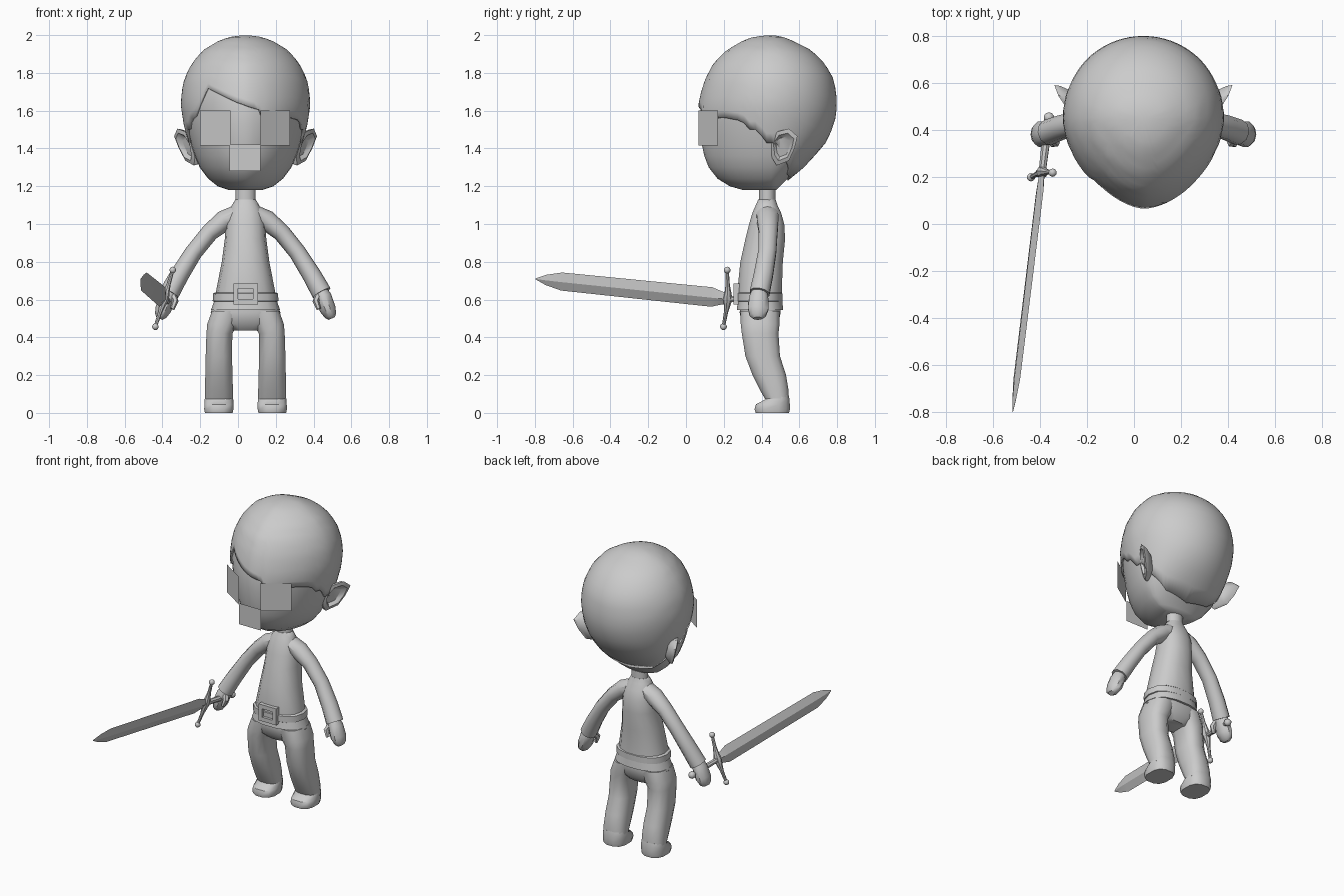
import bpy, bmesh, math
from mathutils import Vector

if "Cube" in bpy.data.objects:
    bpy.data.objects.remove(bpy.data.objects["Cube"])

CX = 0.04  # body mid-line
GREY = bpy.data.materials.new("plain grey")
GREY.diffuse_color = (0.6, 0.6, 0.6, 1)
GREY.use_nodes = True
GREY.node_tree.nodes["Principled BSDF"].inputs["Base Color"].default_value = GREY.diffuse_color


def finish(name, bm, angle=40):
    bmesh.ops.recalc_face_normals(bm, faces=bm.faces[:])
    me = bpy.data.meshes.new(name)
    bm.to_mesh(me)
    bm.free()
    ob = bpy.data.objects.new(name, me)
    me.materials.append(GREY)
    bpy.context.collection.objects.link(ob)
    bpy.ops.object.select_all(action='DESELECT')
    ob.select_set(True)
    bpy.context.view_layer.objects.active = ob
    bpy.ops.object.shade_smooth_by_angle(angle=math.radians(angle))
    return ob


def loft(name, rings, caps=(True, True), angle=40):
    bm = bmesh.new()
    vs = [[bm.verts.new(p) for p in r] for r in rings]
    n = len(vs[0])
    for a, b in zip(vs, vs[1:]):
        for i in range(n):
            j = (i + 1) % n
            bm.faces.new((a[i], a[j], b[j], b[i]))
    if caps[0]:
        bm.faces.new(vs[0])
    if caps[1]:
        bm.faces.new(vs[-1])
    return finish(name, bm, angle)


def oval(cx, rx, yf, yb, z, n=14, p=2.0):
    """Horizontal superellipse ring between a front and a back y."""
    pts = []
    for i in range(n):
        a = 2 * math.pi * (i + 0.5) / n
        s, c = math.sin(a), math.cos(a)
        x = math.copysign(abs(s) ** (2 / p), s) * rx
        y = math.copysign(abs(c) ** (2 / p), c) * (yb - yf) / 2
        pts.append((cx + x, (yf + yb) / 2 + y, z))
    return pts


def tube(name, path, side=1, n=10):
    """Tube along points (x offset, y, z, depth radius, width radius)."""
    cs = [Vector((CX + side * p[0], p[1], p[2])) for p in path]
    rings = []
    for i, (c, p) in enumerate(zip(cs, path)):
        t = (cs[min(i + 1, len(cs) - 1)] - cs[max(i - 1, 0)]).normalized()
        v = t.cross(Vector((0, 1, 0))).normalized()
        u = v.cross(t)
        rings.append([c + u * p[3] * math.cos(k) + v * p[4] * math.sin(k)
                      for k in (2 * math.pi * (j + 0.5) / n for j in range(n))])
    return loft(name, rings)


def lerp_table(table, x):
    for a, b in zip(table, table[1:]):
        if x <= b[0]:
            f = (x - a[0]) / (b[0] - a[0])
            return [p + (q - p) * max(f, 0) for p, q in zip(a[1:], b[1:])]
    return list(table[-1][1:])


# Head profile: z, half width, front y, back y
HEAD = [(1.18, .10, .29, .49), (1.20, .16, .22, .51), (1.24, .21, .155, .55),
        (1.30, .255, .108, .625), (1.36, .28, .085, .68), (1.42, .30, .072, .735),
        (1.53, .328, .062, .787), (1.63, .343, .065, .80), (1.70, .338, .08, .795),
        (1.77, .324, .103, .78), (1.85, .285, .145, .735), (1.92, .225, .215, .665),
        (1.97, .142, .30, .565), (1.99, .085, .355, .515), (2.0, .01, .44, .46)]


def head_point(a, z, inset=0.0):
    rx, yf, yb = lerp_table(HEAD, z)
    s, c = math.sin(a), math.cos(a)
    p = 1.75 if c > 0 else 2.0  # front is a little pointed
    x = math.copysign(abs(s) ** (2 / p), s) * max(rx - inset, .004)
    depth = max((.45 - yf if c > 0 else yb - .45) - inset, .004)
    return (CX + x, .45 - math.copysign(abs(c) ** (2 / p), c) * depth, z - (inset if z > 1.8 else 0))


loft("head", [[head_point(math.radians(d), r[0], .012) for d in range(-180, 180, 10)] for r in HEAD], angle=60)

# Hair cap: each column runs from the crown down to an uneven hairline
SIDE = [(64, 1.545), (69, 1.50), (76, 1.50), (85, 1.43), (95, 1.43), (110, 1.34), (135, 1.26), (180, 1.23)]
HAIRLINE = [(-d, z) for d, z in reversed(SIDE)] + [
    (-52, 1.58), (-50, 1.61), (-40, 1.72), (-11, 1.645), (15, 1.605), (20, 1.54), (46, 1.565)] + SIDE
rings = []
for k in range(19):
    f = math.cos(k / 18 * math.pi / 2)
    rings.append([head_point(math.radians(d), h + (2 - h) * f)
                  for d in range(-180, 180, 5) for h in lerp_table(HAIRLINE, d)])
hair = loft("hair", rings[1:], caps=(True, False), angle=60)
mod = hair.modifiers.new("thickness", 'SOLIDIFY')
mod.thickness, mod.offset = 0.012, -1


# Face plates
def plate(name, a, b, z0, z1):
    bm = bmesh.new()
    bm.faces.new([bm.verts.new((CX + p[0], p[1], z)) for p, z in ((a, z0), (b, z0), (b, z1), (a, z1))])
    finish(name, bm)


plate("left_eye_plate", (-.24, .17), (-.08, .066), 1.415, 1.60)
plate("right_eye_plate", (.08, .066), (.235, .17), 1.415, 1.60)
plate("mouth_plate", (-.085, .074), (.08, .074), 1.28, 1.42)

# Ears: outline in y, z flaring out backwards, with a sunken middle
EAR = [(.445, 1.43), (.485, 1.49), (.545, 1.505), (.59, 1.465), (.575, 1.40), (.545, 1.335), (.48, 1.31), (.455, 1.35)]


def ear_ring(side, scale, push):
    pts = []
    for y, z in EAR:
        y, z = .515 + (y - .515) * scale, 1.41 + (z - 1.41) * scale
        pts.append((CX + side * (.29 + .6 * (y - .47) + .25 * (z - 1.40) + push), y, z))
    return pts


for side, tag in ((-1, "left"), (1, "right")):
    loft(tag + "_ear", [ear_ring(side, s, d) for s, d in ((.6, -.06), (.95, -.022), (1, 0), (.75, .006), (.55, -.016))])

# Neck and body
loft("neck", [oval(CX, .055, .385, .475, z, 12) for z in (1.09, 1.24)])
BODY = [(.59, .162, .272, .512), (.65, .155, .27, .51), (.80, .126, .285, .515), (.92, .110, .312, .527),
        (1.0, .105, .332, .522), (1.06, .092, .350, .505), (1.10, .072, .368, .485), (1.13, .054, .382, .475)]
loft("torso", [oval(CX, rx, yf, yb, z, 14, 2.3) for z, rx, yf, yb in BODY], angle=60)
loft("tunic_hem", [oval(CX, rx, yf, yb, z, 14, 2.4) for z, rx, yf, yb in
                   ((.60, .163, .273, .512), (.545, .183, .266, .517), (.545, .17, .28, .503))])
loft("belt", [oval(CX, rx, .267 - e, .513 + e, z, 14, 2.4) for z, rx, e in
              ((.588, .164, -.006), (.592, .174, 0), (.632, .172, 0), (.638, .160, -.006))])
loft("pelvis", [oval(CX, rx, yf, yb, z, 14, 2.6) for z, rx, yf, yb in
                ((.58, .165, .285, .50), (.53, .185, .282, .503), (.47, .16, .295, .49), (.435, .09, .33, .46))])


# Belt buckle: square frame
def rect(w, h, y):
    return [(CX + sx * w, y, .63 + sz * h) for sx, sz in ((-1, -1), (1, -1), (1, 1), (-1, 1))]


loft("buckle", [rect(.065, .055, .285), rect(.065, .055, .252), rect(.04, .028, .252), rect(.04, .028, .285)],
     caps=(False, False))

# Legs and shoes: z, inner, outer, front, back
LEG = [(.54, .01, .18, .287, .498), (.47, .04, .205, .287, .498), (.42, .068, .209, .293, .492),
       (.30, .07, .213, .312, .50), (.20, .067, .215, .35, .532), (.12, .065, .217, .39, .545),
       (.06, .065, .217, .425, .545)]
SHOE = [(.095, .07, .212, .425, .545), (.07, .063, .219, .415, .55), (.045, .062, .22, .368, .552),
        (.02, .062, .221, .36, .553), (0, .066, .217, .366, .548)]
ARM = [(.05, .43, 1.055, .06, .045), (.11, .433, 1.02, .06, .055), (.19, .435, .955, .052, .047),
       (.275, .43, .85, .05, .046), (.35, .41, .73, .053, .05), (.403, .39, .635, .055, .053)]
HAND = [(.39, .39, .66, .035, .035), (.412, .386, .615, .052, .043), (.435, .382, .55, .057, .043),
        (.45, .38, .515, .045, .032), (.457, .38, .50, .025, .018)]
THUMB = [(.385, .37, .625, .02, .02), (.372, .345, .59, .02, .017), (.388, .338, .55, .012, .012)]
for side, tag in ((-1, "left"), (1, "right")):
    for name, prof, n in (("leg", LEG, 12), ("shoe", SHOE, 12)):
        loft(f"{tag}_{name}", [oval(CX + side * (a + b) / 2, (b - a) / 2, yf, yb, z, n, 2.6)
                               for z, a, b, yf, yb in prof])
    tube(tag + "_arm", ARM, side)
    tube(tag + "_hand", HAND, side)
    tube(tag + "_thumb", THUMB, side, 6)

# Sword: local axes along the blade (D), along the guard (W) and through the flat (T)
O = Vector((-.39, .22, .605))
D = Vector((-.125, -1.02, .105)).normalized()
W = Vector((.1, .025, .325))
W = (W - D * W.dot(D)).normalized()
T = D.cross(W)


def diamond(a, w, t):
    return [O + D * a + v for v in (W * w, T * t, -W * w, -T * t)]


def disc(c, u, v, r, n=8):
    return [c + (u * math.cos(k) + v * math.sin(k)) * r for k in (2 * math.pi * i / n for i in range(n))]


def ball(name, c, r):
    bm = bmesh.new()
    bmesh.ops.create_uvsphere(bm, u_segments=10, v_segments=7, radius=r)
    bmesh.ops.translate(bm, verts=bm.verts[:], vec=c)
    finish(name, bm, 60)


loft("blade", [diamond(*p) for p in ((0, .03, .012), (.03, .036, .013), (.085, .054, .014),
                                     (.89, .05, .011), (.975, .028, .008), (1.03, .002, .001))], angle=20)
loft("sword_grip", [disc(O + D * a, W, T, r) for a, r in ((-.24, .014), (-.12, .018), (0, .016))])
loft("guard", [disc(O + W * b + D * d, D, T, r) for b, d, r in
               ((-.155, .012, .009), (-.08, .004, .011), (-.035, 0, .018), (0, 0, .026),
                (.035, 0, .018), (.08, .004, .011), (.155, .012, .009))])
for b, tag in ((-.157, "lower"), (.157, "upper")):
    ball(tag + "_guard_knob", O + W * b + D * .012, .018)
ball("pommel", O - D * .235, .023)
